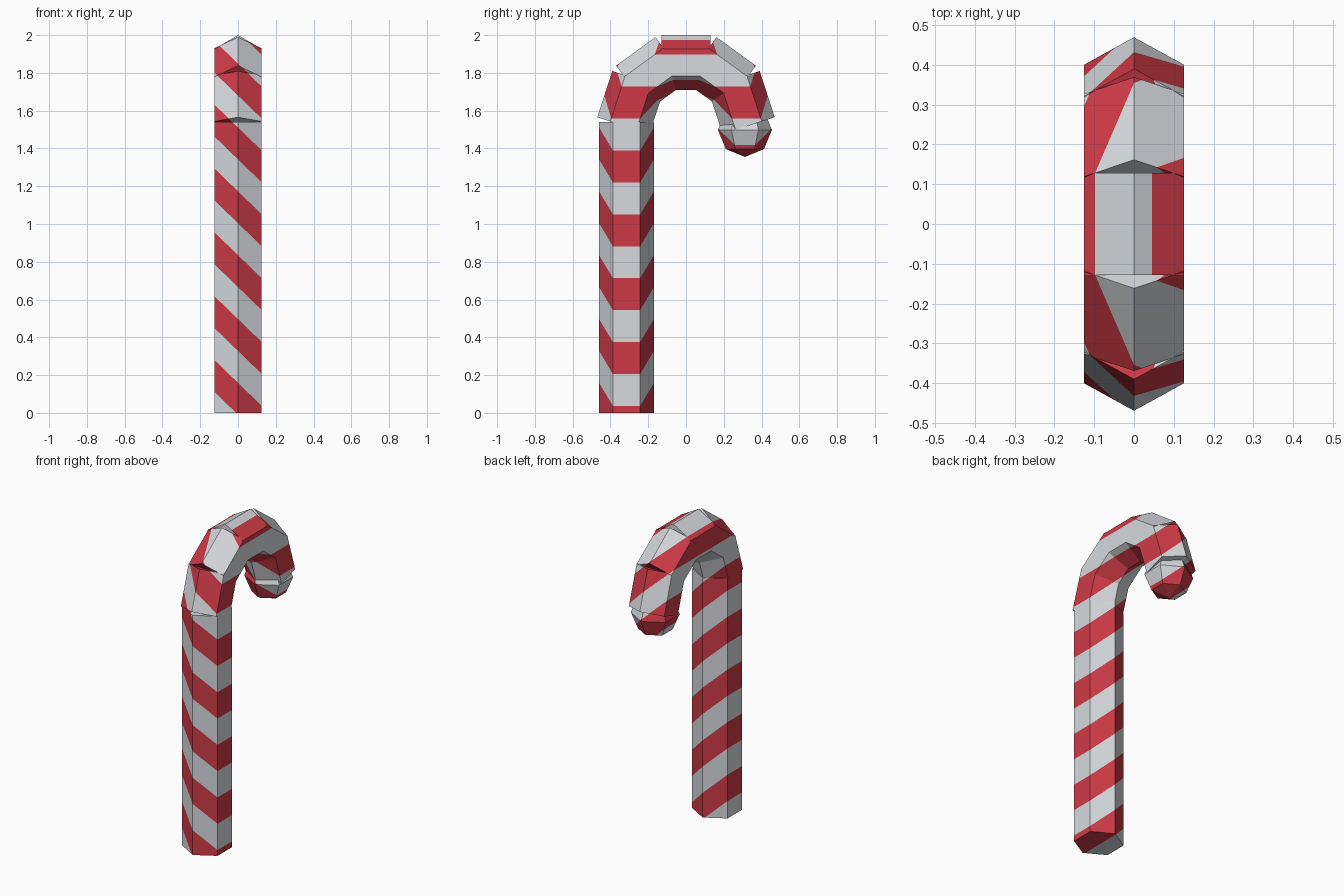
import bpy, bmesh, math
from mathutils import Matrix, Vector

if "Cube" in bpy.data.objects:
    bpy.data.objects.remove(bpy.data.objects["Cube"])

R = 0.145           # hexagon radius
ARC_R, ARC_Z = 0.307, 1.548   # hook arc radius and centre height
SLOPE, PERIOD, START = 0.97, 0.338, -0.01   # diagonal stripes


def material(name, color):
    m = bpy.data.materials.new(name)
    m.diffuse_color = (*color, 1)
    m.use_nodes = True
    m.node_tree.nodes["Principled BSDF"].inputs["Base Color"].default_value = m.diffuse_color
    return m


white = material("sugar white", (0.68, 0.70, 0.73))
red = material("candy red", (0.62, 0.042, 0.062))


def finish(name, bm):
    # cut every face along the slanted stripe planes, then colour by band
    normal = Vector((SLOPE, 0, 1))
    for i in range(-1, 15):
        bmesh.ops.bisect_plane(bm, geom=bm.verts[:] + bm.edges[:] + bm.faces[:], dist=1e-5,
                               plane_co=(0, 0, START + i * PERIOD / 2), plane_no=normal)
    for f in bm.faces:
        c = f.calc_center_median()
        band = math.floor((c.z + SLOPE * c.x - START) / (PERIOD / 2))
        f.material_index = 1 if band % 2 == 0 else 0
        f.smooth = False
    bmesh.ops.recalc_face_normals(bm, faces=bm.faces[:])
    me = bpy.data.meshes.new(name)
    bm.to_mesh(me)
    bm.free()
    me.materials.append(white)
    me.materials.append(red)
    ob = bpy.data.objects.new(name, me)
    bpy.context.collection.objects.link(ob)


def ridge_to_y(bm):
    # turn the hexagon so that one corner points along y
    v = max(bm.verts, key=lambda w: w.co.xy.length).co
    turn = math.pi / 2 - math.atan2(v.y, v.x)
    bmesh.ops.rotate(bm, verts=bm.verts[:], cent=(0, 0, 0), matrix=Matrix.Rotation(turn, 3, 'Z'))


def hex_prism(name, centre, length, tilt=0.0):
    # six-sided prism with ridges facing front and back
    bm = bmesh.new()
    bmesh.ops.create_cone(bm, cap_ends=True, segments=6, radius1=R, radius2=R, depth=length)
    ridge_to_y(bm)
    m = Matrix.Translation(centre) @ Matrix.Rotation(tilt, 4, 'X')
    bmesh.ops.transform(bm, matrix=m, verts=bm.verts[:])
    finish(name, bm)


# straight stick
hex_prism("stick", (0, -0.315, 0.77), 1.54)

# hook made of five straight pieces around an arc
for i in range(-2, 3):
    a = i * math.radians(36)
    hex_prism(f"hook_piece_{i + 3}",
              (0, ARC_R * math.sin(a), ARC_Z + ARC_R * math.cos(a)),
              0.257, math.pi / 2 - a)

# rounded tip
bm = bmesh.new()
bmesh.ops.create_uvsphere(bm, u_segments=6, v_segments=4, radius=0.143)
ridge_to_y(bm)
bmesh.ops.translate(bm, verts=bm.verts[:], vec=(0, 0.312, 1.498))
finish("tip", bm)
